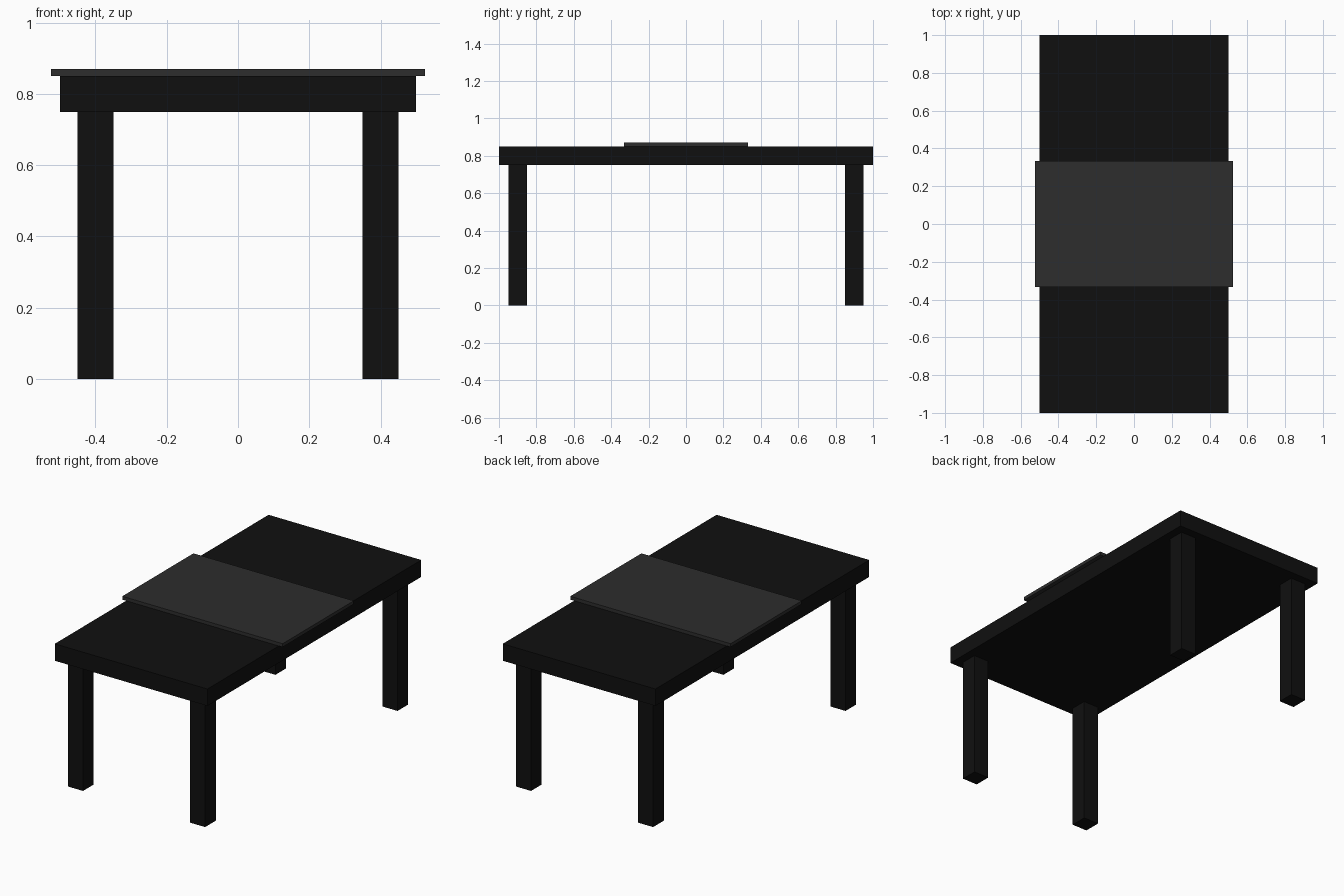
import bpy

if "Cube" in bpy.data.objects:
    bpy.data.objects.remove(bpy.data.objects["Cube"])


def material(name, value):
    mat = bpy.data.materials.new(name)
    mat.diffuse_color = (value, value, value, 1)
    mat.use_nodes = True
    mat.node_tree.nodes["Principled BSDF"].inputs["Base Color"].default_value = mat.diffuse_color
    return mat


def box(name, size, centre, mat):
    bpy.ops.mesh.primitive_cube_add(size=1, location=centre)
    obj = bpy.context.object
    obj.name = name
    obj.scale = size
    bpy.ops.object.transform_apply(location=False, rotation=False, scale=True)
    obj.data.materials.append(mat)
    return obj


black = material("black_wood", 0.005)
charcoal = material("charcoal_cloth", 0.026)

# Thick table top
box("table_top", (1.0, 2.0, 0.1), (0, 0, 0.8), black)

# Thin runner lying across the middle, overhanging both long sides
box("table_runner", (1.05, 0.665, 0.02), (0, 0, 0.86), charcoal)

# Four square legs, inset from the corners
for y, end in ((-0.9, "front"), (0.9, "back")):
    for x, side in ((-0.4, "left"), (0.4, "right")):
        box(f"{end}_{side}_leg", (0.1, 0.1, 0.75), (x, y, 0.375), black)
